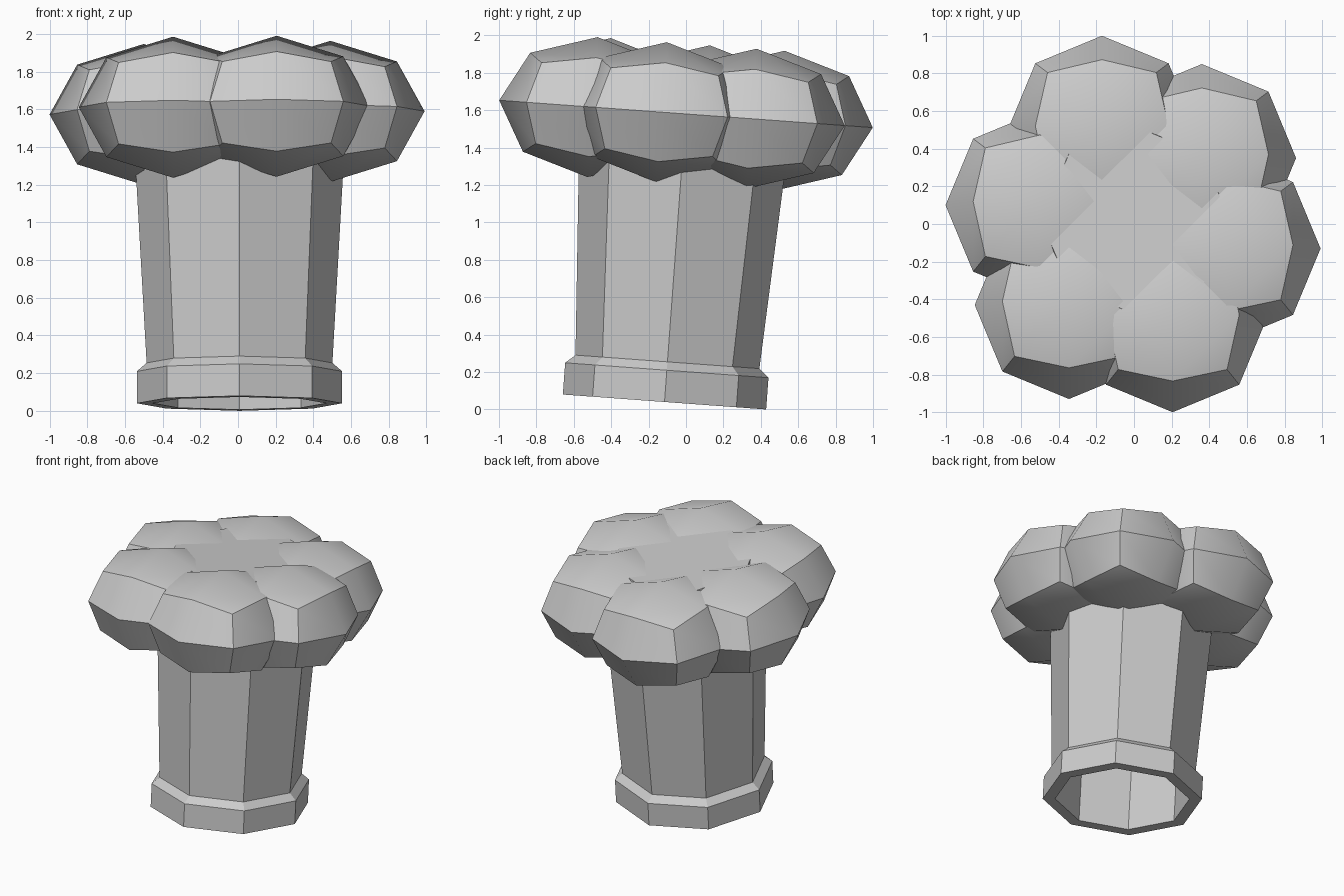
import bpy, bmesh, math
from mathutils import Matrix, Vector

if "Cube" in bpy.data.objects:
    bpy.data.objects.remove(bpy.data.objects["Cube"])

grey = bpy.data.materials.new("light_grey")
grey.diffuse_color = (0.6, 0.6, 0.6, 1)
grey.use_nodes = True
grey.node_tree.nodes["Principled BSDF"].inputs["Base Color"].default_value = grey.diffuse_color

# everything shares one frame, leaning slightly backwards
frame = Matrix.Translation((0.008, -0.115, 0.04)) @ Matrix.Rotation(-math.radians(4.2), 4, 'X')
inv = frame.inverted()


def add(name, bm):
    bmesh.ops.recalc_face_normals(bm, faces=bm.faces)
    me = bpy.data.meshes.new(name)
    bm.to_mesh(me)
    bm.free()
    me.materials.append(grey)
    ob = bpy.data.objects.new(name, me)
    bpy.context.collection.objects.link(ob)
    ob.matrix_world = frame
    return ob


# hollow octagonal stem with a collar at its foot: (radius, height)
profile = [(0.46, 1.74), (0.46, 0), (0.545, 0), (0.545, 0.17),
           (0.493, 0.215), (0.565, 1.5), (0.5, 1.83)]
bm = bmesh.new()
rings = []
for r, h in profile:
    rings.append([bm.verts.new((r * math.cos(k * math.pi / 4), r * math.sin(k * math.pi / 4), h))
                  for k in range(8)])
for a, b in zip(rings, rings[1:]):
    for k in range(8):
        j = (k + 1) % 8
        bm.faces.new((a[k], a[j], b[j], b[k]))
bm.faces.new(rings[0])
bm.faces.new(rings[-1])
add("stem", bm)

# six rounded-cube lobes around the top (centres in x, y)
centres = [(-0.17, 0.50), (0.36, 0.35), (0.49, -0.13),
           (0.205, -0.50), (-0.345, -0.43), (-0.50, 0.10)]
for i, (x, y) in enumerate(centres):
    c = inv @ Vector((x, y, 1.58 - 0.073 * y))
    bm = bmesh.new()
    bmesh.ops.create_cube(bm, size=2)
    bmesh.ops.subdivide_edges(bm, edges=bm.edges[:], cuts=1, use_grid_fill=True)
    for v in bm.verts:
        n = v.co.normalized()
        v.co = c + Vector((n.x * 0.5, n.y * 0.5, n.z * 0.375))
    ob = add(f"lobe_{i + 1}", bm)
    bpy.ops.object.select_all(action='DESELECT')
    ob.select_set(True)
    bpy.context.view_layer.objects.active = ob
    bpy.ops.object.shade_smooth_by_angle(angle=math.radians(45))
